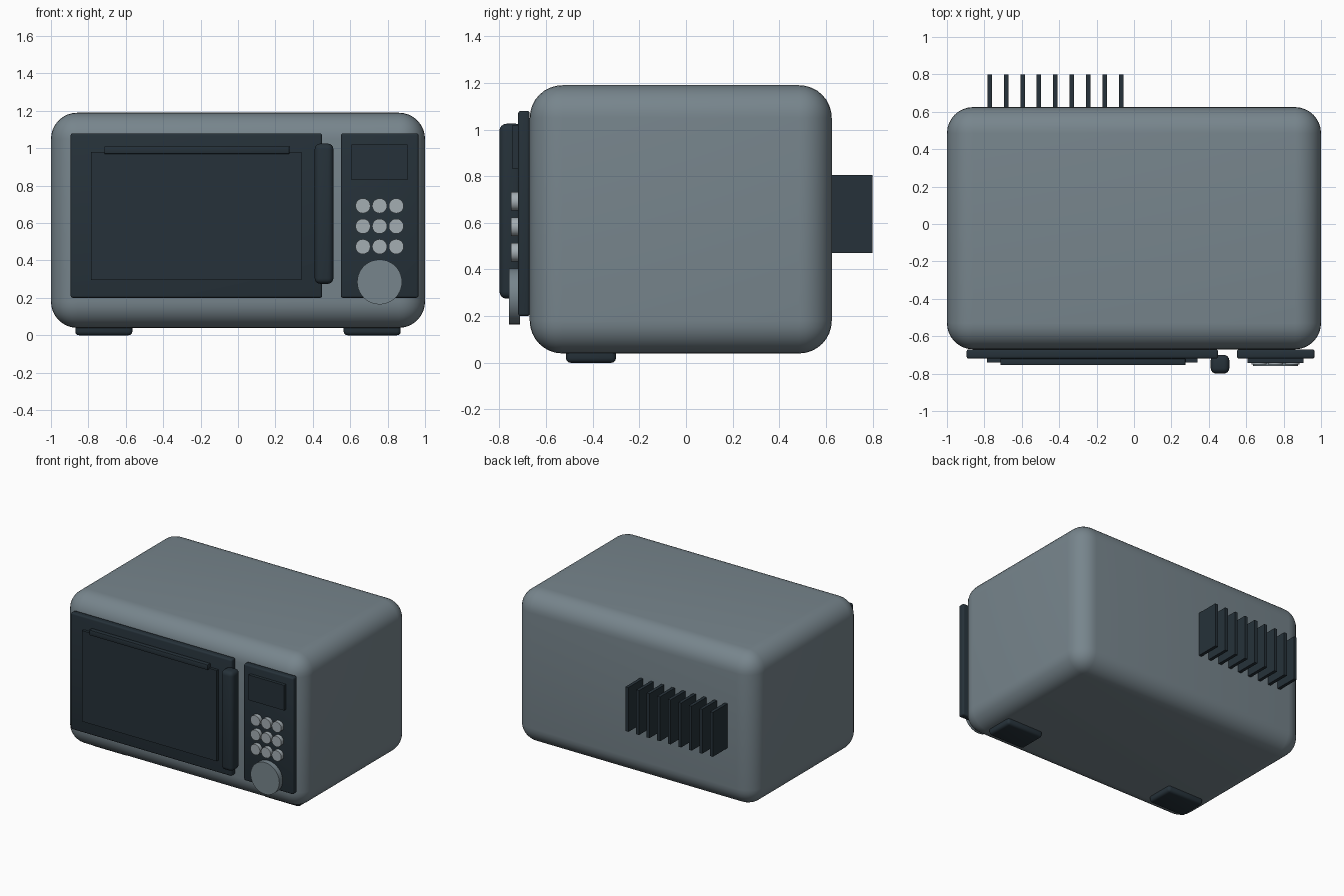
import bpy
import math

if "Cube" in bpy.data.objects:
    bpy.data.objects.remove(bpy.data.objects["Cube"], do_unlink=True)


def material(name, rgb):
    mat = bpy.data.materials.new(name)
    mat.use_nodes = True
    color = (*rgb, 1.0)
    mat.diffuse_color = color
    bsdf = next(n for n in mat.node_tree.nodes if n.type == "BSDF_PRINCIPLED")
    bsdf.inputs["Base Color"].default_value = color
    return mat


grey = material("steel grey", (0.185, 0.235, 0.265))
dark = material("dark slate", (0.019, 0.031, 0.041))
light = material("light grey", (0.37, 0.42, 0.45))


def finish(obj, name, mat, bevel=0.0, segments=3):
    obj.name = name
    obj.data.materials.append(mat)
    if bevel:
        mod = obj.modifiers.new("rounded edges", "BEVEL")
        mod.width = bevel
        mod.segments = segments
        mod.limit_method = "ANGLE"
        bpy.ops.object.modifier_apply(modifier=mod.name)
    bpy.ops.object.shade_smooth_by_angle(angle=math.radians(35))
    return obj


def box(name, x, y, z, mat, bevel=0.0, segments=3):
    """Box from (min, max) ranges on each axis."""
    spans = (x, y, z)
    bpy.ops.mesh.primitive_cube_add(size=1, location=[(a + b) / 2 for a, b in spans])
    obj = bpy.context.object
    obj.scale = [b - a for a, b in spans]
    bpy.ops.object.transform_apply(location=False, rotation=False, scale=True)
    return finish(obj, name, mat, bevel, segments)


def disc(name, x, z, radius, y, mat, sides):
    """Cylinder whose axis runs front to back."""
    bpy.ops.mesh.primitive_cylinder_add(
        vertices=sides, radius=radius, depth=y[1] - y[0],
        location=(x, sum(y) / 2, z), rotation=(math.pi / 2, 0, 0))
    return finish(bpy.context.object, name, mat)


# Rounded casing
box("casing", (-1, 1), (-0.67, 0.625), (0.04, 1.19), grey, 0.14, 8)

# Door with raised window, top trim and handle
box("door", (-0.895, 0.45), (-0.72, -0.67), (0.2, 1.08), dark, 0.012)
box("door_window", (-0.785, 0.34), (-0.74, -0.71), (0.295, 0.98), dark)
box("door_trim", (-0.715, 0.275), (-0.755, -0.72), (0.97, 1.01), dark, 0.004, 2)
box("door_handle", (0.41, 0.51), (-0.8, -0.7), (0.275, 1.025), dark, 0.03, 4)

# Control panel with display, keypad and dial
box("control_panel", (0.55, 0.965), (-0.72, -0.67), (0.2, 1.08), dark, 0.012)
box("display", (0.608, 0.905), (-0.743, -0.71), (0.83, 1.02), dark)
for row in range(3):
    for col in range(3):
        disc(f"button_{row * 3 + col + 1}", 0.668 + col * 0.089, 0.692 - row * 0.109,
             0.04, (-0.75, -0.715), light, 20)
disc("dial", 0.757, 0.285, 0.12, (-0.76, -0.712), grey, 40)

# Two feet under the front
for side, sign in (("left", 1), ("right", -1)):
    xs = sorted((sign * 0.565, sign * 0.87))
    box(f"foot_{side}", xs, (-0.515, -0.3), (0, 0.07), dark, 0.02)

# Row of upright vent fins on the back
for i in range(9):
    x = -0.772 + i * 0.088
    box(f"vent_fin_{i + 1}", (x - 0.012, x + 0.012), (0.6, 0.8), (0.47, 0.805), dark)
